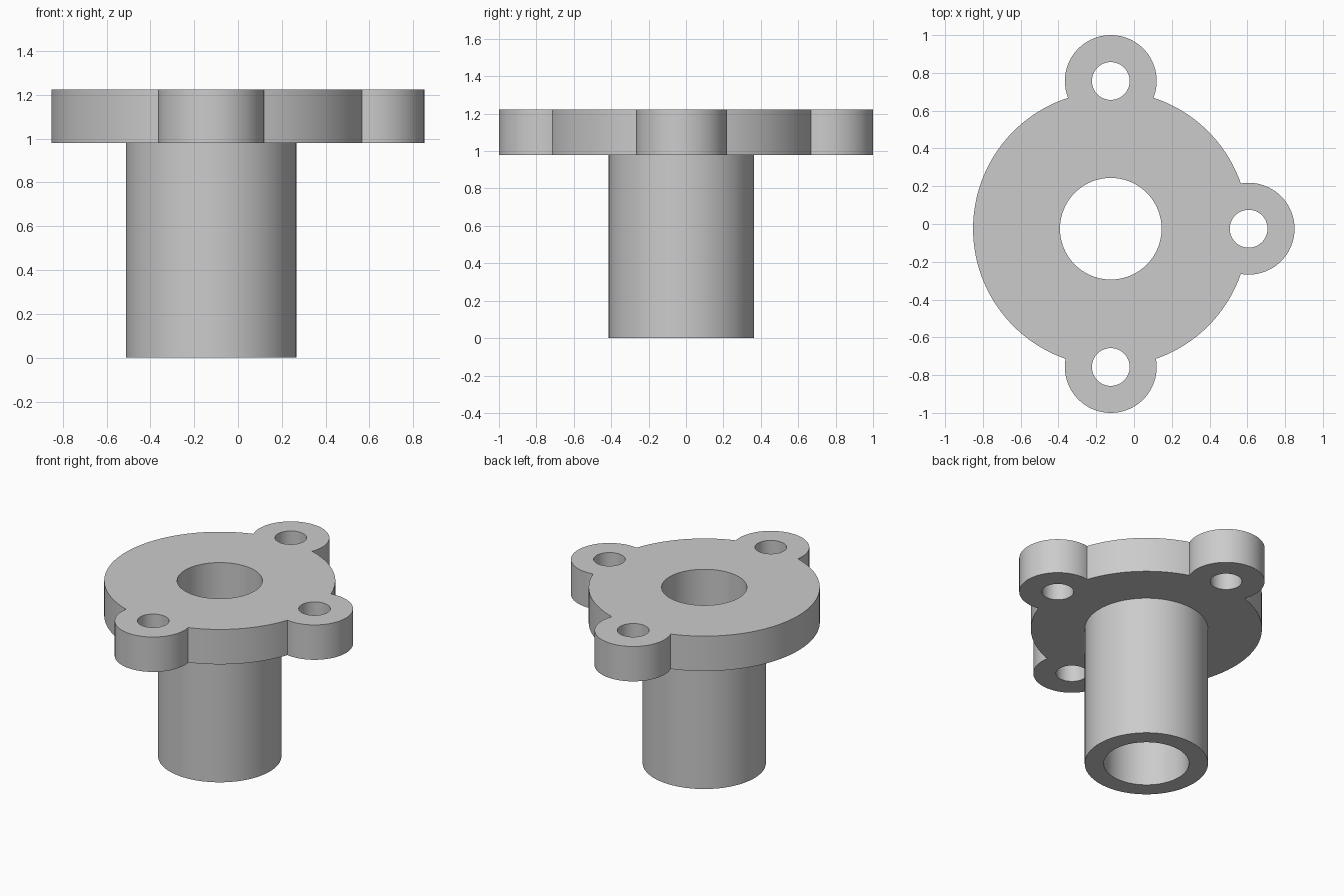
import bpy, bmesh, math
from math import cos, sin, pi

if "Cube" in bpy.data.objects:
    bpy.data.objects.remove(bpy.data.objects["Cube"])

CX, CY = -0.123, -0.025            # main axis of the part
DISC_R, TAB_R = 0.729, 0.243
BORE_R, SLEEVE_R, BOLT_R = 0.269, 0.389, 0.1
Z_FLANGE, Z_TOP = 0.98, 1.223
TABS = [(-pi / 2, 0.732), (0.0, 0.73), (pi / 2, 0.782)]   # direction, distance

grey = bpy.data.materials.new("plain grey")
grey.diffuse_color = (0.6, 0.6, 0.6, 1)
grey.use_nodes = True
grey.node_tree.nodes["Principled BSDF"].inputs["Base Color"].default_value = grey.diffuse_color


def arc(x, y, r, a0, a1, n):
    """Points from angle a0 to a1, both ends included."""
    return [(x + r * cos(a0 + (a1 - a0) * i / n),
             y + r * sin(a0 + (a1 - a0) * i / n)) for i in range(n + 1)]


def circle(x, y, r, n=96):
    return arc(x, y, r, 0, 2 * pi, n)[:-1]


def extrude_profile(name, loops, z0, z1):
    """Fill an outline with holes and extrude it upward."""
    bm = bmesh.new()
    edges = []
    for loop in loops:
        vs = [bm.verts.new((x, y, z0)) for x, y in loop]
        edges += [bm.edges.new((vs[i - 1], vs[i])) for i in range(len(vs))]
    bmesh.ops.triangle_fill(bm, edges=edges, use_beauty=True, normal=(0, 0, 1))
    ext = bmesh.ops.extrude_face_region(bm, geom=bm.faces[:], use_keep_orig=True)
    top = [g for g in ext["geom"] if isinstance(g, bmesh.types.BMVert)]
    bmesh.ops.translate(bm, verts=top, vec=(0, 0, z1 - z0))
    bmesh.ops.recalc_face_normals(bm, faces=bm.faces[:])
    mesh = bpy.data.meshes.new(name)
    bm.to_mesh(mesh)
    bm.free()
    mesh.materials.append(grey)
    ob = bpy.data.objects.new(name, mesh)
    bpy.context.collection.objects.link(ob)
    bpy.ops.object.select_all(action='DESELECT')
    ob.select_set(True)
    bpy.context.view_layer.objects.active = ob
    bpy.ops.object.shade_smooth_by_angle(angle=math.radians(30))
    return ob


# Flange outline: disc arcs joined by rounded bolt tabs
half = [math.acos((DISC_R**2 + d**2 - TAB_R**2) / (2 * DISC_R * d)) for _, d in TABS]
outline, holes = [], [circle(CX, CY, BORE_R)]
for i, (t, d) in enumerate(TABS):
    a = half[i]
    b = math.atan2(DISC_R * sin(a), DISC_R * cos(a) - d)
    x, y = CX + d * cos(t), CY + d * sin(t)
    outline += arc(x, y, TAB_R, t - b, t + b, 56)
    holes.append(circle(x, y, BOLT_R, 64))
    j = (i + 1) % 3
    start, end = t + a, TABS[j][0] - half[j] + (2 * pi if j == 0 else 0)
    outline += arc(CX, CY, DISC_R, start, end, 72 if j == 0 else 32)[1:-1]

extrude_profile("flange", [outline] + holes, Z_FLANGE, Z_TOP)

# Hollow sleeve below the flange
extrude_profile("sleeve", [circle(CX, CY, SLEEVE_R), circle(CX, CY, BORE_R)], 0, Z_FLANGE)
